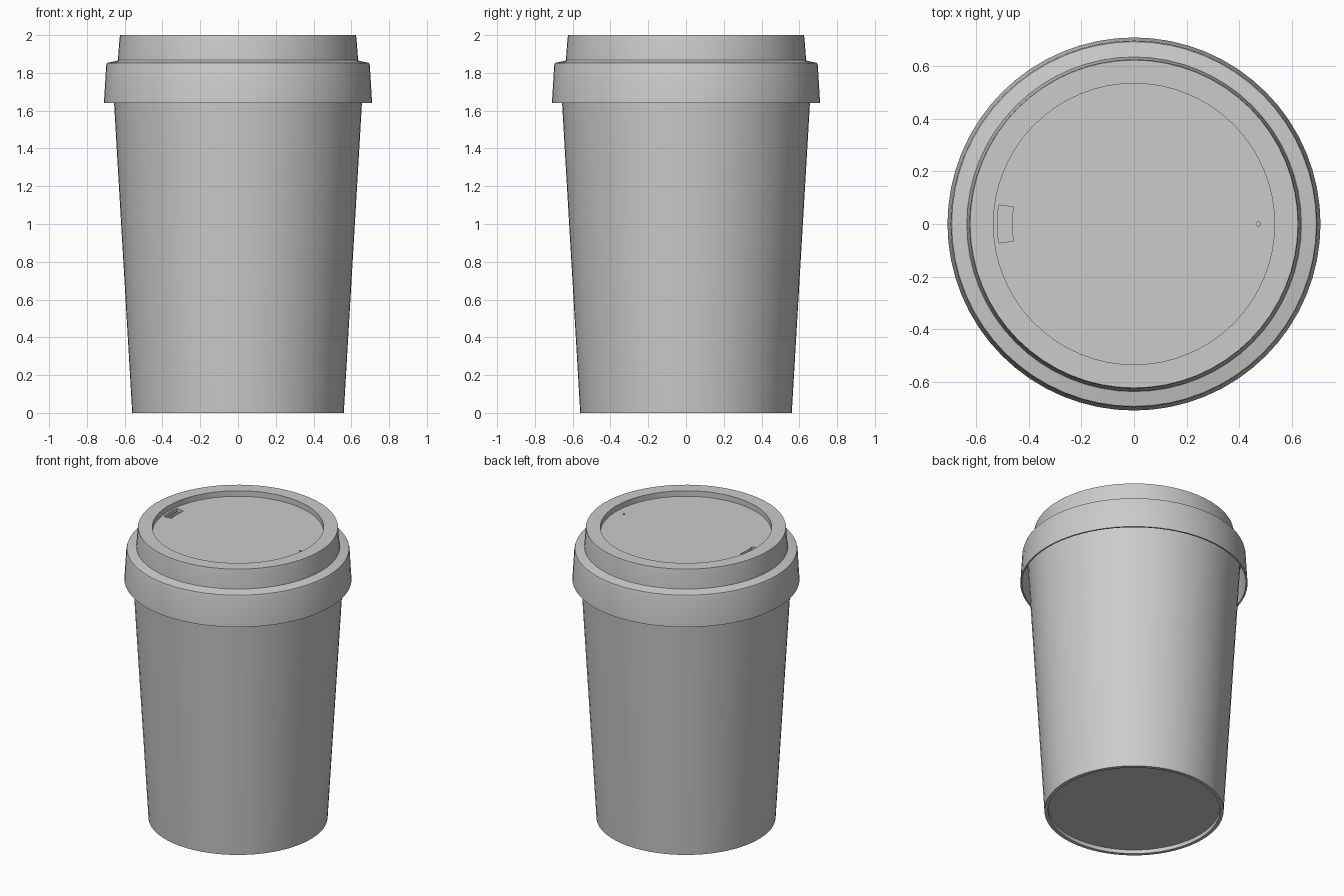
import bpy, bmesh, math

if "Cube" in bpy.data.objects:
    bpy.data.objects.remove(bpy.data.objects["Cube"])

SIDES = 64


def finish(bm, name):
    bmesh.ops.remove_doubles(bm, verts=bm.verts, dist=1e-5)
    bmesh.ops.recalc_face_normals(bm, faces=bm.faces)
    me = bpy.data.meshes.new(name)
    bm.to_mesh(me)
    bm.free()
    ob = bpy.data.objects.new(name, me)
    bpy.context.collection.objects.link(ob)
    return ob


def lathe(name, profile):
    """Revolve an (r, z) profile whose ends both lie on the axis."""
    bm = bmesh.new()
    vs = [bm.verts.new((r, 0, z)) for r, z in profile]
    es = [bm.edges.new(p) for p in zip(vs, vs[1:])]
    bmesh.ops.spin(bm, geom=vs + es, cent=(0, 0, 0), axis=(0, 0, 1),
                   angle=math.tau, steps=SIDES)
    return finish(bm, name)


def prism(name, outline, z0, z1):
    bm = bmesh.new()
    face = bm.faces.new([bm.verts.new((x, y, z0)) for x, y in outline])
    out = bmesh.ops.extrude_face_region(bm, geom=[face])
    for v in out["geom"]:
        if isinstance(v, bmesh.types.BMVert):
            v.co.z = z1
    ob = finish(bm, name)
    ob.hide_render = True
    return ob


def smooth(ob):
    bpy.ops.object.select_all(action='DESELECT')
    ob.select_set(True)
    bpy.context.view_layer.objects.active = ob
    bpy.ops.object.shade_smooth_by_angle(angle=math.radians(30))


# Tapered paper cup with a slightly recessed base
cup = lathe("cup", [(0, .025), (.535, .025), (.537, 0), (.56, 0), (.668, 1.84),
                    (.645, 1.84), (.54, .05), (0, .05)])

# Lid: sunken top, raised rim, ledge, and open skirt overhanging the cup
lid = lathe("lid", [(0, 1.962), (.535, 1.962), (.535, 2.0), (.624, 2.0),
                    (.627, 1.985), (.636, 1.868), (.64, 1.864), (.694, 1.853),
                    (.698, 1.84), (.71, 1.64), (.70, 1.64), (.686, 1.842),
                    (.62, 1.852), (.612, 1.94), (0, 1.94)])

# Drinking slot and vent hole
a = math.radians(8)
arc = [-a + 2 * a * i / 8 for i in range(9)]
slot = [(-.52 * math.cos(t), .52 * math.sin(t)) for t in arc]
slot += [(-.464 * math.cos(t), .464 * math.sin(t)) for t in reversed(arc)]
vent = [(.473 + .008 * math.cos(i * math.tau / 12), .008 * math.sin(i * math.tau / 12))
        for i in range(12)]
for name, outline in (("slot_cutter", slot), ("vent_cutter", vent)):
    cutter = prism(name, outline, 1.9, 2.05)
    cutter.hide_set(True)
    mod = lid.modifiers.new(name, 'BOOLEAN')
    mod.operation = 'DIFFERENCE'
    mod.solver = 'EXACT'
    mod.object = cutter

# Apply the cuts and drop the cutters
dg = bpy.context.evaluated_depsgraph_get()
cut_mesh = bpy.data.meshes.new_from_object(lid.evaluated_get(dg))
lid.modifiers.clear()
lid.data = cut_mesh
for name in ("slot_cutter", "vent_cutter"):
    bpy.data.objects.remove(bpy.data.objects[name])

smooth(cup)
smooth(lid)
